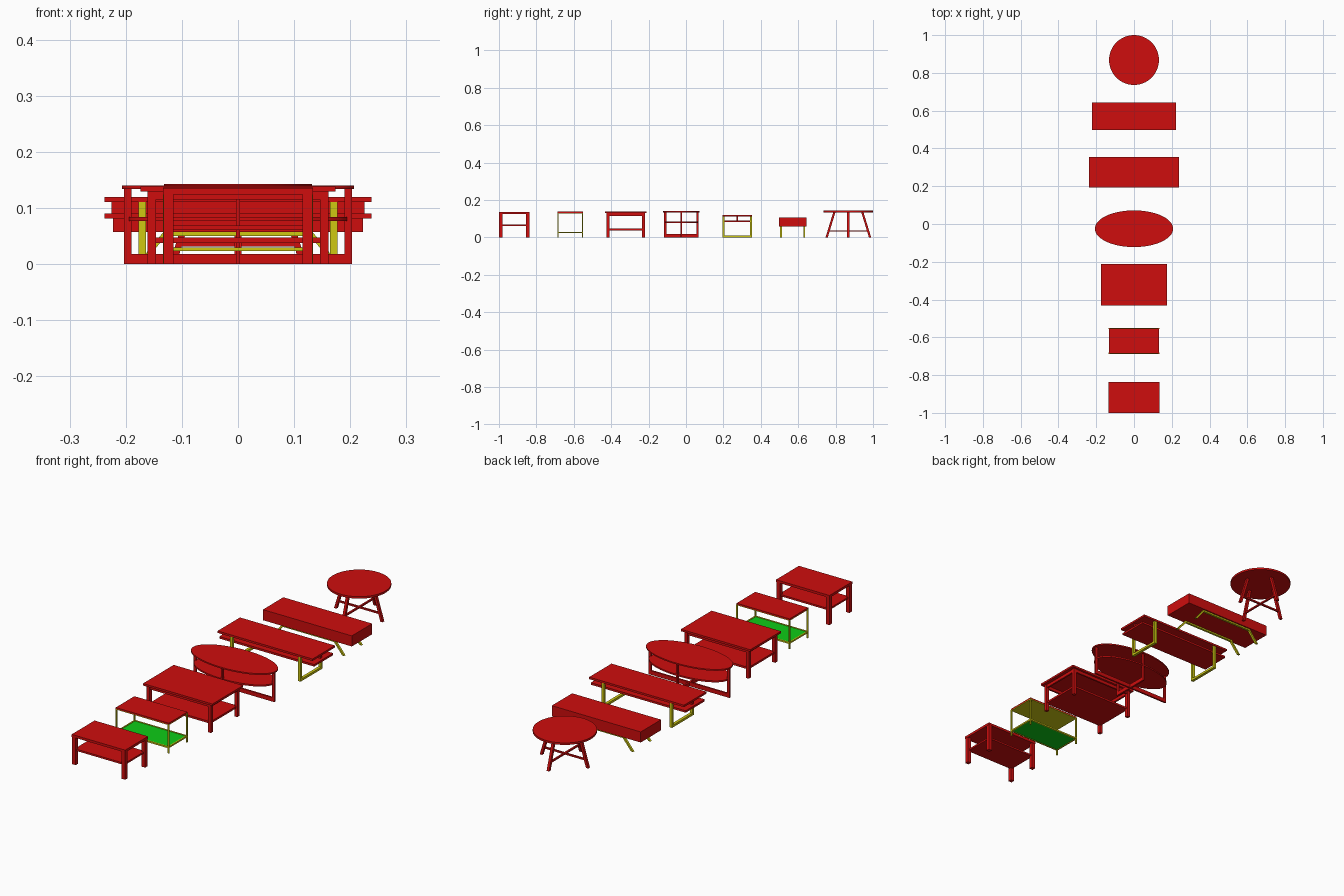
import bpy, bmesh, math
from mathutils import Vector

old = bpy.data.objects.get("Cube")
if old:
    bpy.data.objects.remove(old, do_unlink=True)


def material(name, rgb):
    m = bpy.data.materials.new(name)
    m.use_nodes = True
    m.diffuse_color = (*rgb, 1)
    m.node_tree.nodes["Principled BSDF"].inputs["Base Color"].default_value = (*rgb, 1)
    return m


RED = material("red", (0.62, 0.004, 0.004))
YELLOW = material("yellow", (0.62, 0.58, 0.006))
GREEN = material("green", (0.004, 0.6, 0.008))


def finish(name, bm, mat):
    bmesh.ops.recalc_face_normals(bm, faces=bm.faces)
    mesh = bpy.data.meshes.new(name)
    bm.to_mesh(mesh)
    bm.free()
    mesh.materials.append(mat)
    ob = bpy.data.objects.new(name, mesh)
    bpy.context.collection.objects.link(ob)
    return ob


def box(name, x, y, z, mat=RED):
    """Box from (low, high) ranges on each axis."""
    bm = bmesh.new()
    bmesh.ops.create_cube(bm, size=1)
    for v in bm.verts:
        v.co = [(r[0] + r[1]) / 2 + c * (r[1] - r[0]) for c, r in zip(v.co, (x, y, z))]
    return finish(name, bm, mat)


def slab(name, hx, yc, hy, z, mat=RED):
    return box(name, (-hx, hx), (yc - hy, yc + hy), z, mat)


def disc(name, rx, yc, ry, z):
    bm = bmesh.new()
    bmesh.ops.create_cone(bm, cap_ends=True, segments=64, radius1=1, radius2=1, depth=1)
    for v in bm.verts:
        v.co = (v.co.x * rx, yc + v.co.y * ry, z[0] if v.co.z < 0 else z[1])
    ob = finish(name, bm, RED)
    bpy.ops.object.select_all(action="DESELECT")
    ob.select_set(True)
    bpy.context.view_layer.objects.active = ob
    bpy.ops.object.shade_smooth_by_angle()


def strut(name, low, high, half, mat=RED):
    """Square leg with level ends between two points."""
    bm = bmesh.new()
    bmesh.ops.create_cube(bm, size=2)
    for v in bm.verts:
        end = Vector(low if v.co.z < 0 else high)
        v.co = end + Vector((v.co.x * half, v.co.y * half, 0))
    finish(name, bm, mat)


def corner_legs(name, hx, yc, hy, w, z, mat=RED):
    """Four upright legs whose outer faces lie at hx, hy."""
    for sx, side in ((1, "left"), (-1, "right")):
        for sy, end in ((-1, "front"), (1, "back")):
            xs = sorted((sx * hx, sx * (hx - w)))
            ys = sorted((yc + sy * hy, yc + sy * (hy - w)))
            box(f"{name}_leg_{end}_{side}", xs, ys, z, mat)


# Small table with a middle shelf
Y = -0.918
slab("small_table_top", 0.134, Y, 0.082, (0.124, 0.135))
corner_legs("small_table", 0.133, Y, 0.081, 0.018, (0, 0.124))
slab("small_table_shelf", 0.125, Y, 0.073, (0.061, 0.069))

# Thin framed table with a green shelf
Y = -0.619
slab("framed_table_top", 0.133, Y, 0.067, (0.131, 0.137))
slab("framed_table_underside", 0.133, Y, 0.067, (0.128, 0.131), YELLOW)
corner_legs("framed_table", 0.134, Y, 0.068, 0.006, (0, 0.131), YELLOW)
slab("framed_table_shelf", 0.128, Y, 0.062, (0.025, 0.028), GREEN)
for s, end in ((-1, "front"), (1, "back")):
    slab(f"framed_table_rail_{end}", 0.132, Y + s * 0.065, 0.003, (0.023, 0.030), YELLOW)
for s, side in ((1, "left"), (-1, "right")):
    box(f"framed_table_rail_{side}", sorted((s * 0.127, s * 0.133)),
        (Y - 0.065, Y + 0.065), (0.023, 0.030), YELLOW)

# Large table with apron and low shelf
Y = -0.322
slab("large_table_top", 0.174, Y, 0.11, (0.129, 0.138))
corner_legs("large_table", 0.161, Y, 0.102, 0.015, (0, 0.129))
slab("large_table_shelf", 0.155, Y, 0.096, (0.038, 0.047))
for s, end in ((-1, "front"), (1, "back")):
    slab(f"large_table_apron_{end}", 0.155, Y + s * 0.096, 0.004, (0.115, 0.129))
for s, side in ((1, "left"), (-1, "right")):
    box(f"large_table_apron_{side}", sorted((s * 0.15, s * 0.158)),
        (Y - 0.096, Y + 0.096), (0.115, 0.129))

# Oval table on two crossed frames
Y = -0.025
disc("oval_table_top", 0.207, Y, 0.097, (0.134, 0.140))
disc("oval_table_shelf", 0.195, Y, 0.088, (0.077, 0.084))
slab("oval_table_long_foot", 0.203, Y, 0.004, (0, 0.018))
slab("oval_table_cross_foot", 0.004, Y, 0.092, (0, 0.018))
for s in (1, -1):
    box("oval_table_end_post_" + ("left" if s > 0 else "right"),
        sorted((s * 0.19, s * 0.203)), (Y - 0.004, Y + 0.004), (0, 0.134))
    slab("oval_table_post_" + ("back" if s > 0 else "front"), 0.004, Y + s * 0.086, 0.006, (0, 0.134))

# Double board table on looped legs
Y = 0.274
slab("board_table_top", 0.238, Y, 0.08, (0.111, 0.120))
slab("board_table_lower_board", 0.238, Y, 0.068, (0.081, 0.090))
slab("board_table_divider", 0.225, Y, 0.005, (0.090, 0.111))
for s, side in ((1, "left"), (-1, "right")):
    xs = sorted((s * 0.164, s * 0.177))
    box(f"board_table_foot_{side}", xs, (Y - 0.078, Y + 0.078), (0, 0.01), YELLOW)
    for t, end in ((-1, "front"), (1, "back")):
        ys = sorted((Y + t * 0.068, Y + t * 0.078))
        box(f"board_table_leg_{end}_{side}", xs, ys, (0.01, 0.111), YELLOW)

# Box table on two splayed frames
Y = 0.57
slab("box_table_body", 0.223, Y, 0.073, (0.057, 0.105))
for t, end in ((-1, "front"), (1, "back")):
    y = Y + t * 0.062
    slab(f"box_table_rail_{end}", 0.132, y, 0.005, (0.050, 0.057), YELLOW)
    for s, side in ((1, "left"), (-1, "right")):
        strut(f"box_table_leg_{end}_{side}", (s * 0.175, y, 0), (s * 0.128, y, 0.057), 0.005, YELLOW)

# Round table on four splayed legs with crossed braces
Y = 0.868
disc("round_table_top", 0.132, Y, 0.132, (0.134, 0.143))
for name, dx, dy in (("left", 1, 0), ("right", -1, 0), ("front", 0, -1), ("back", 0, 1)):
    strut("round_table_leg_" + name, (dx * 0.116, Y + dy * 0.116, 0),
          (dx * 0.075, Y + dy * 0.075, 0.134), 0.006)
slab("round_table_long_brace", 0.105, Y, 0.004, (0.031, 0.038))
slab("round_table_cross_brace", 0.004, Y, 0.105, (0.031, 0.038))
